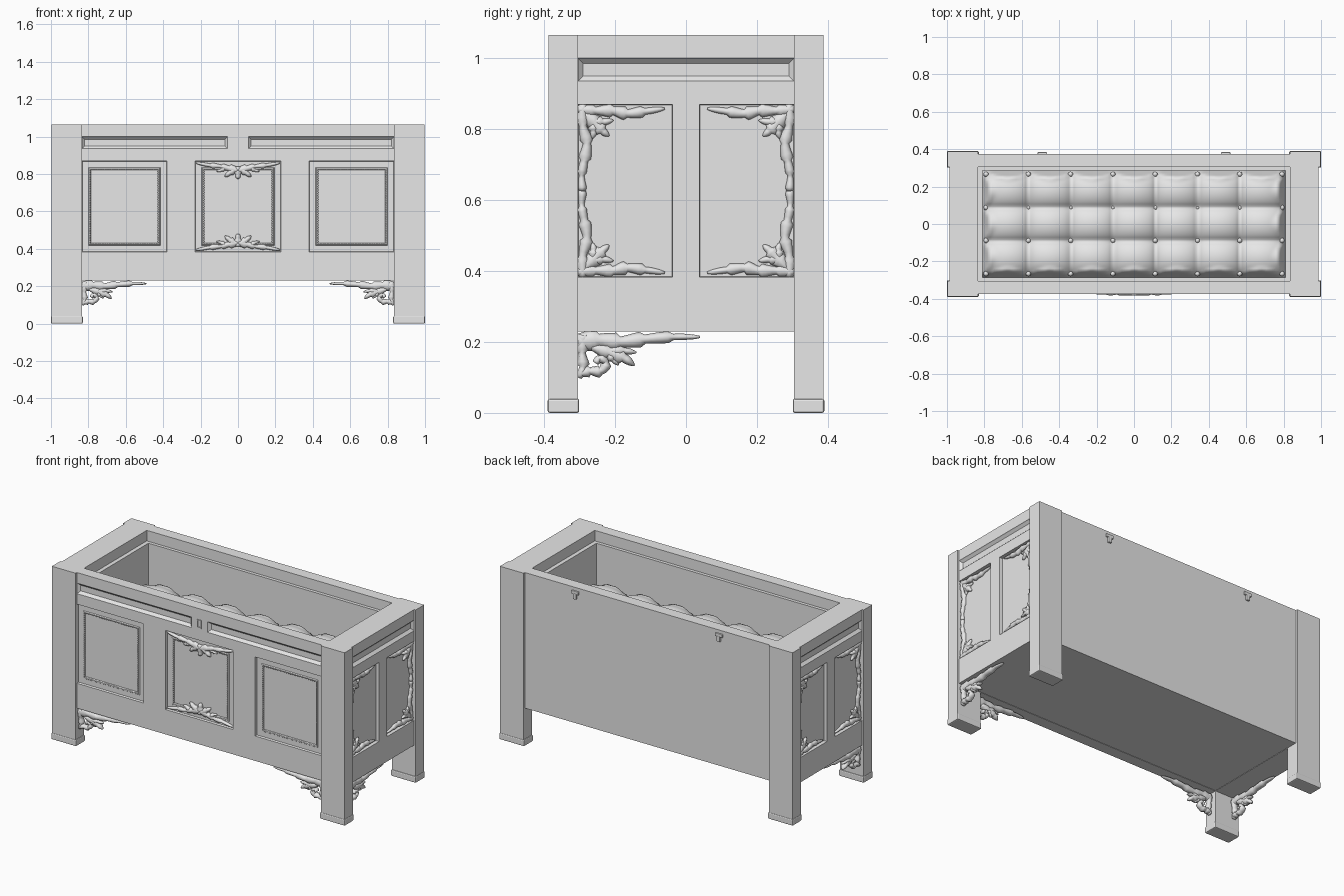
import bpy, bmesh, math
from mathutils import Matrix, Vector

if "Cube" in bpy.data.objects:
    bpy.data.objects.remove(bpy.data.objects["Cube"])

GREY = (0.8, 0.8, 0.8, 1)
mat = bpy.data.materials.new("plain_grey")
mat.use_nodes = True
mat.diffuse_color = GREY
mat.node_tree.nodes["Principled BSDF"].inputs["Base Color"].default_value = GREY


def finish(name, bm, smooth=False):
    bmesh.ops.recalc_face_normals(bm, faces=bm.faces[:])
    me = bpy.data.meshes.new(name)
    for f in bm.faces:
        f.smooth = smooth
    bm.to_mesh(me)
    bm.free()
    me.materials.append(mat)
    ob = bpy.data.objects.new(name, me)
    bpy.context.collection.objects.link(ob)
    return ob


def box(name, lo, hi, bevel=0):
    bm = bmesh.new()
    lo, hi = Vector(lo), Vector(hi)
    size = [abs(c) for c in hi - lo]
    bmesh.ops.create_cube(bm, size=1, matrix=Matrix.Translation((lo + hi) / 2) @ Matrix.Diagonal((*size, 1)))
    if bevel:
        bmesh.ops.bevel(bm, geom=bm.edges[:], offset=bevel, segments=2, affect='EDGES', profile=0.5)
    return finish(name, bm)


def plane(u, n, origin):
    """Frame with u across, z up and n pointing out of the face."""
    m = Matrix((u, (0, 0, 1), n)).transposed().to_4x4()
    m.translation = origin
    return m


def board(name, m, us, vs, depth, holes=()):
    """Solid board whose grid cells in each hole are sunk by a list of insets."""
    bm = bmesh.new()
    vert = [[bm.verts.new((u, v, 0)) for u in us] for v in vs]
    for j in range(len(vs) - 1):
        for i in range(len(us) - 1):
            bm.faces.new((vert[j][i], vert[j][i + 1], vert[j + 1][i + 1], vert[j + 1][i]))
    front = bm.faces[:]
    rim = bmesh.ops.extrude_edge_only(bm, edges=[e for e in bm.edges if e.is_boundary])["geom"]
    bmesh.ops.translate(bm, vec=(0, 0, -depth), verts=[g for g in rim if isinstance(g, bmesh.types.BMVert)])
    bmesh.ops.edgeloop_fill(bm, edges=[e for e in bm.edges if e.is_boundary])
    bm.normal_update()
    for (u0, u1, v0, v1), steps in holes:
        cells = []
        for f in front:
            c = f.calc_center_median()
            if u0 < c.x < u1 and v0 < c.y < v1:
                cells.append(f)
        for thick, sink in steps:
            bmesh.ops.inset_region(bm, faces=cells, thickness=thick, depth=sink, use_even_offset=True)
            bm.normal_update()
    bm.transform(m)
    return finish(name, bm)


def ornament(name, m, corner, flip, strokes, thick, n):
    """Carved leafwork: jagged, flattened tubes along (u, v, half width) paths."""
    bm = bmesh.new()
    sides, sub = 8, 5
    for path in strokes:
        p = [Vector(q) for q in path]
        p = [2 * p[0] - p[1]] + p + [2 * p[-1] - p[-2]]
        pts = []
        for k in range(1, len(p) - 2):
            a, b, c, d = p[k - 1:k + 3]
            for i in range(sub):
                t = i / sub
                q = 0.5 * (2 * b + (c - a) * t + (2 * a - 5 * b + 4 * c - d) * t * t
                           + (3 * b - a - 3 * c + d) * t ** 3)
                q.z = max(0.002, q.z * (0.75 + 0.5 * i / (sub - 1)))
                pts.append(q)
        pts.append(p[-2])
        rings = []
        for i, q in enumerate(pts):
            tan = (pts[min(i + 1, len(pts) - 1)] - pts[max(i - 1, 0)]).to_2d().normalized()
            high = thick * min(1, q.z / 0.012)
            ring = []
            for s in range(sides):
                ang = math.tau * s / sides
                across, up = q.z * math.cos(ang), high * math.sin(ang)
                u, v = q.x - tan.y * across, q.y + tan.x * across
                ring.append(bm.verts.new(m @ Vector((corner[0] + flip[0] * u, corner[1] + flip[1] * v, n + up))))
            rings.append(ring)
        for r0, r1 in zip(rings, rings[1:]):
            for s in range(sides):
                t = (s + 1) % sides
                bm.faces.new((r0[s], r0[t], r1[t], r1[s]))
        bm.faces.new(rings[0])
        bm.faces.new(rings[-1])
    return finish(name, bm, True)


FRONT = plane((1, 0, 0), (0, -1, 0), (0, -0.375, 0))
BACK = plane((-1, 0, 0), (0, 1, 0), (0, 0.375, 0))
ENDS = {s: plane((0, s, 0), (s, 0, 0), (0.987 * s, 0, 0)) for s in (1, -1)}
LEVELS = [0.23, 0.383, 0.87, 0.935, 1.0, 1.065]
SLOT = [(0.003, -0.004), (0.012, -0.012)]
PANEL = [(0.003, -0.013), (0.032, 0), (0.004, 0.006), (0.006, 0), (0.004, -0.009)]

# Corner posts with flared feet
for sx, side in ((1, "left"), (-1, "right")):
    for sy, end in ((-1, "front"), (1, "back")):
        box(f"{end}_{side}_post", (sx * 0.835, sy * 0.305, 0.02), (sx * 0.997, sy * 0.387, 1.065))
        box(f"{end}_{side}_foot", (sx * 0.83, sy * 0.301, 0), (sx, sy * 0.39, 0.04), 0.006)

# Front, back, ends and bottom
board("front_board", FRONT, [-0.835, -0.38, -0.23, -0.055, 0.055, 0.23, 0.38, 0.835], LEVELS, 0.07,
      [((-0.835, -0.38, 0.383, 0.87), PANEL), ((-0.23, 0.23, 0.383, 0.87), PANEL),
       ((0.38, 0.835, 0.383, 0.87), PANEL),
       ((-0.835, -0.055, 0.935, 1), SLOT), ((0.055, 0.835, 0.935, 1), SLOT)])
board("back_board", BACK, [-0.835, 0.835], [0.23, 1.065], 0.07)
for s, side in ((1, "left"), (-1, "right")):
    board(f"{side}_end_board", ENDS[s], [-0.305, -0.038, 0.038, 0.305], LEVELS, 0.152,
          [((-0.305, -0.038, 0.383, 0.87), [(0.002, -0.02)]), ((0.038, 0.305, 0.383, 0.87), [(0.002, -0.02)]),
           ((-0.305, 0.305, 0.935, 1), SLOT)])
box("bottom_board", (-0.98, -0.37, 0.232), (0.98, 0.37, 0.25))

# Inner lining with a stepped ledge below the rim
bm = bmesh.new()
loops = [[bm.verts.new((a * hx, b * hy, z)) for a, b in ((1, 1), (-1, 1), (-1, -1), (1, -1))]
         for hx, hy, z in ((0.835, 0.305, 1.0), (0.81, 0.285, 1.0), (0.81, 0.285, 0.6))]
for l0, l1 in zip(loops, loops[1:]):
    for i in range(4):
        j = (i + 1) % 4
        bm.faces.new((l0[i], l0[j], l1[j], l1[i]))
bm.faces.new(loops[-1])
finish("inner_lining", bm)


# Tufted cushion and its buttons
def tuft(x, y):
    fx = abs(math.sin(math.pi * (x - 0.115) / 0.226))
    fy = abs(math.sin(math.pi * (y - 0.088) / 0.178))
    gx = max(fx, 0.7 * fy) if abs(x) > 0.68 else fx
    gy = max(fy, 0.7 * fx) if abs(y) > 0.18 else fy
    z = 0.70 + 0.05 * (gx ** 0.5 + gy ** 0.5)
    for edge, f in ((abs(y) - 0.268, fx), (abs(x) - 0.793, fy)):
        z -= 0.06 * max(0, (edge + 0.02 * f) / 0.02)
    return z


bm = bmesh.new()
bmesh.ops.create_grid(bm, x_segments=126, y_segments=48, size=1)
for v in bm.verts:
    v.co.x *= 0.81
    v.co.y *= 0.285
    v.co.z = tuft(v.co.x, v.co.y)
finish("tufted_cushion", bm, True)
bm = bmesh.new()
for i in range(8):
    for y in (-0.266, -0.088, 0.088, 0.266):
        x = (i - 3.5) * 0.226
        bmesh.ops.create_uvsphere(bm, u_segments=12, v_segments=6, radius=0.014,
                                  matrix=Matrix.Translation((x, y, tuft(x, y) + 0.012)))
finish("cushion_buttons", bm, True)

# Beaded borders inside the front panels
for cx, hw, name in ((-0.6075, 0.183, "right"), (0, 0.185, "middle"), (0.6075, 0.183, "left")):
    bm = bmesh.new()
    hh, step = 0.2, 0.0125
    for k in range(int(2 * hw / step) + 1):
        for s in (-1, 1):
            bmesh.ops.create_icosphere(bm, subdivisions=1, radius=0.006, matrix=FRONT @ Matrix.Translation(
                (cx - hw + k * step, 0.6265 + s * hh, -0.012)))
    for k in range(int(2 * hh / step) + 1):
        for s in (-1, 1):
            bmesh.ops.create_icosphere(bm, subdivisions=1, radius=0.006, matrix=FRONT @ Matrix.Translation(
                (cx + s * hw, 0.6265 - hh + k * step, -0.012)))
    finish(f"{name}_panel_beads", bm, True)

# Leaf brackets under the rails beside the front legs
BRACKET = [
    [(0, -.03, .03), (.06, -.025, .024), (.12, -.03, .02), (.19, -.022, .017), (.27, -.016, .012), (.345, -.016, .003)],
    [(.015, -.01, .022), (.012, -.06, .014), (.015, -.1, .014), (.004, -.132, .006)],
    [(.005, -.12, .012), (.035, -.112, .014), (.065, -.112, .014), (.08, -.09, .012), (.062, -.075, .011), (.05, -.09, .008)],
    [(.04, -.045, .012), (.09, -.06, .02), (.13, -.075, .017), (.16, -.097, .002)],
    [(.08, -.055, .012), (.13, -.055, .012), (.165, -.06, .002)],
    [(.08, -.06, .01), (.1, -.08, .01), (.115, -.095, .002)]]
for s, side in ((1, "left"), (-1, "right")):
    ornament(f"front_{side}_bracket", FRONT, (s * 0.835, 0.23), (-s, 1), BRACKET, 0.02, -0.025)
    ornament(f"{side}_end_bracket", ENDS[s], (-s * 0.305, 0.23), (s, 1), BRACKET, 0.02, -0.025)

# Corner leafwork in the end panels
CORNER = [
    [(0, -.014, .014), (.05, -.018, .014), (.1, -.018, .016), (.14, -.026, .015), (.19, -.02, .012), (.245, -.012, .003)],
    [(.014, 0, .014), (.014, -.06, .014), (.026, -.11, .015), (.018, -.16, .014), (.011, -.2, .01), (.013, -.243, .01)],
    [(.015, -.02, .008), (.05, -.055, .02), (.07, -.075, .014), (.088, -.09, .002)],
    [(.04, -.045, .01), (.07, -.05, .012), (.1, -.045, .002)],
    [(.04, -.05, .01), (.045, -.075, .012), (.04, -.097, .002)]]
for s, side in ((1, "left"), (-1, "right")):
    for a, end in ((-1, "first"), (1, "second")):
        for b, v, level in ((1, 0.87, "upper"), (-1, 0.383, "lower")):
            ornament(f"{side}_{level}_{end}_leafwork", ENDS[s], (a * 0.305, v), (-a, b), CORNER, 0.014, -0.016)

# Crest leafwork in the middle front panel
CREST = [
    [(0, -.05, .02), (.05, -.04, .018), (.09, -.03, .012), (.15, -.024, .012), (.225, -.01, .004)],
    [(0, -.03, .02), (0, -.07, .018), (0, -.096, .006)],
    [(.01, -.04, .014), (.045, -.065, .016), (.07, -.085, .003)],
    [(.06, -.03, .01), (.09, -.05, .01), (.115, -.055, .002)]]
for b, v, level in ((1, 0.87, "upper"), (-1, 0.383, "lower")):
    for a, side in ((1, "left"), (-1, "right")):
        ornament(f"{level}_{side}_crest", FRONT, (0, v), (a, b), CREST, 0.016, -0.01)

# Keyhole plate and back hinges
board("keyhole_plate", FRONT @ Matrix.Translation((0, 0, 0.004)), [-0.015, 0.015], [0.947, 0.997], 0.02,
      [((-0.015, 0.015, 0.947, 0.997), [(0.005, 0), (0.001, -0.012)])])
for s, side in ((1, "left"), (-1, "right")):
    box(f"{side}_hinge_plate", (s * 0.49 - 0.025, 0.37, 1.025), (s * 0.49 + 0.025, 0.384, 1.045), 0.003)
    box(f"{side}_hinge_hook", (s * 0.49 - 0.01, 0.37, 0.995), (s * 0.49 + 0.012, 0.386, 1.03), 0.003)
